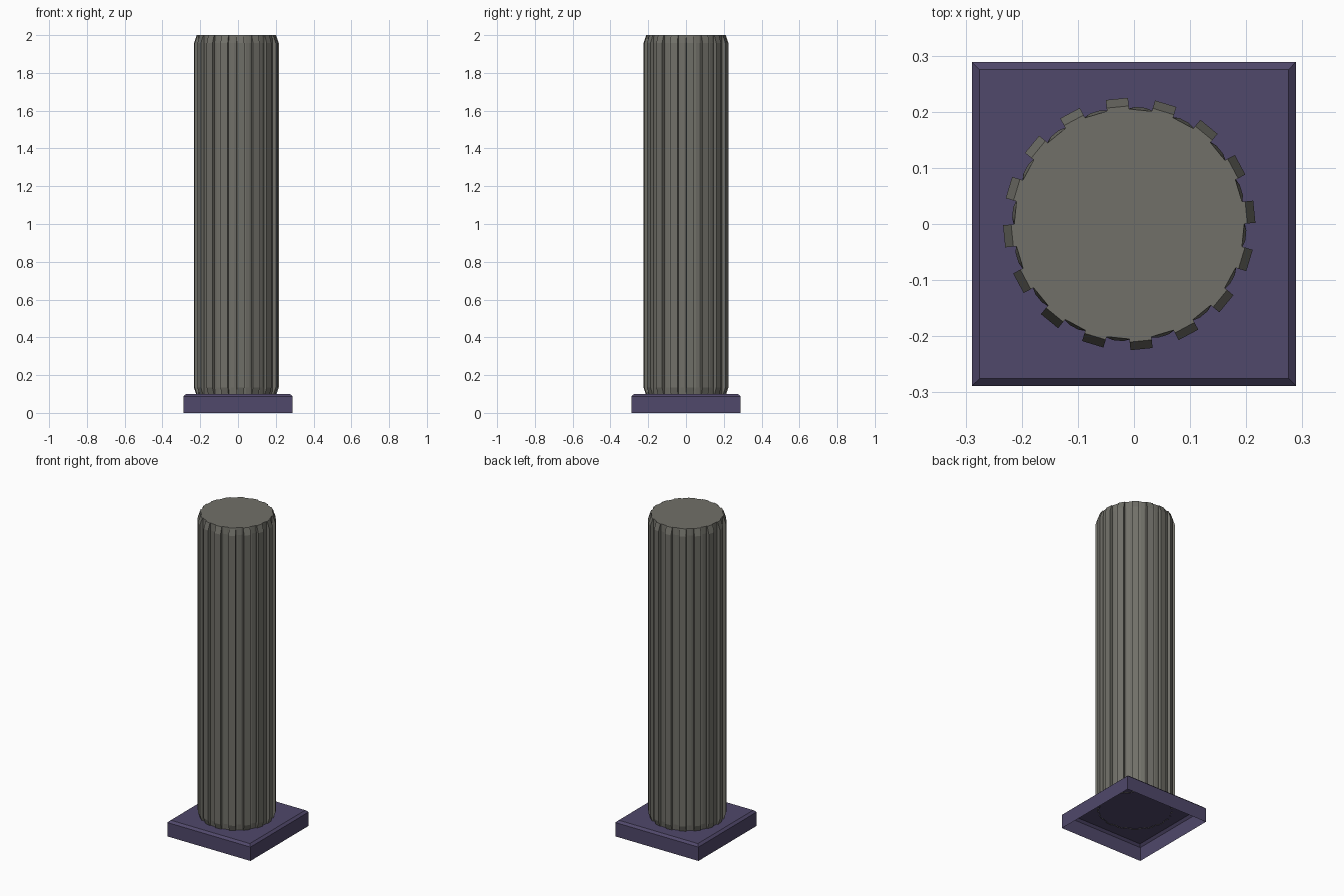
import bpy, bmesh
from math import radians, sin, cos

if "Cube" in bpy.data.objects:
    bpy.data.objects.remove(bpy.data.objects["Cube"])

RIBS = 16
HALF_W = 0.0198        # half width of a rib
CX = -0.0085           # shaft sits slightly off the plinth centre


def material(name, colour):
    m = bpy.data.materials.new(name)
    m.diffuse_color = (*colour, 1)
    m.use_nodes = True
    m.node_tree.nodes["Principled BSDF"].inputs["Base Color"].default_value = m.diffuse_color
    return m


def finish(name, bm, mat):
    bmesh.ops.recalc_face_normals(bm, faces=bm.faces)
    me = bpy.data.meshes.new(name)
    bm.to_mesh(me)
    bm.free()
    me.materials.append(mat)
    ob = bpy.data.objects.new(name, me)
    bpy.context.collection.objects.link(ob)
    return ob


def bridge(bm, rings):
    for a, b in zip(rings, rings[1:]):
        n = len(a)
        for i in range(n):
            j = (i + 1) % n
            bm.faces.new((a[i], a[j], b[j], b[i]))


def fluted_ring(bm, z, rib_r, corner_r, floor_r):
    # square ribs with a shallow rounded floor between them
    pts = []
    for i in range(RIBS):
        a = radians(5.625 + i * 22.5)
        for r, t in ((corner_r, -HALF_W), (rib_r, -HALF_W), (rib_r, HALF_W), (corner_r, HALF_W)):
            pts.append((r * cos(a) - t * sin(a), r * sin(a) + t * cos(a)))
        for d in (-2.5, 2.5):
            b = a + radians(11.25 + d)
            pts.append((floor_r * cos(b), floor_r * sin(b)))
    return [bm.verts.new((CX + x, y, z)) for x, y in pts]


def square_ring(bm, z, h):
    return [bm.verts.new((x * h, y * h, z)) for x, y in ((-1, -1), (1, -1), (1, 1), (-1, 1))]


# Plinth: chamfered top, open underneath
bm = bmesh.new()
rings = [square_ring(bm, z, h) for z, h in ((0, 0.289), (0.087, 0.289), (0.1, 0.275))]
bridge(bm, rings)
bm.faces.new(rings[-1])
finish("plinth", bm, material("plinth_purple", (0.08, 0.065, 0.145)))

# Fluted shaft: ribs chamfered at both ends, open underneath
bm = bmesh.new()
profile = ((0.097, 0.211, 0.204, 0.204), (0.135, 0.224, 0.205, 0.209),
           (1.957, 0.224, 0.205, 0.209), (2.0, 0.2095, 0.204, 0.204))
rings = [fluted_ring(bm, *p) for p in profile]
bridge(bm, rings)
bm.faces.new(rings[-1])
finish("fluted_shaft", bm, material("shaft_stone", (0.165, 0.162, 0.14)))
